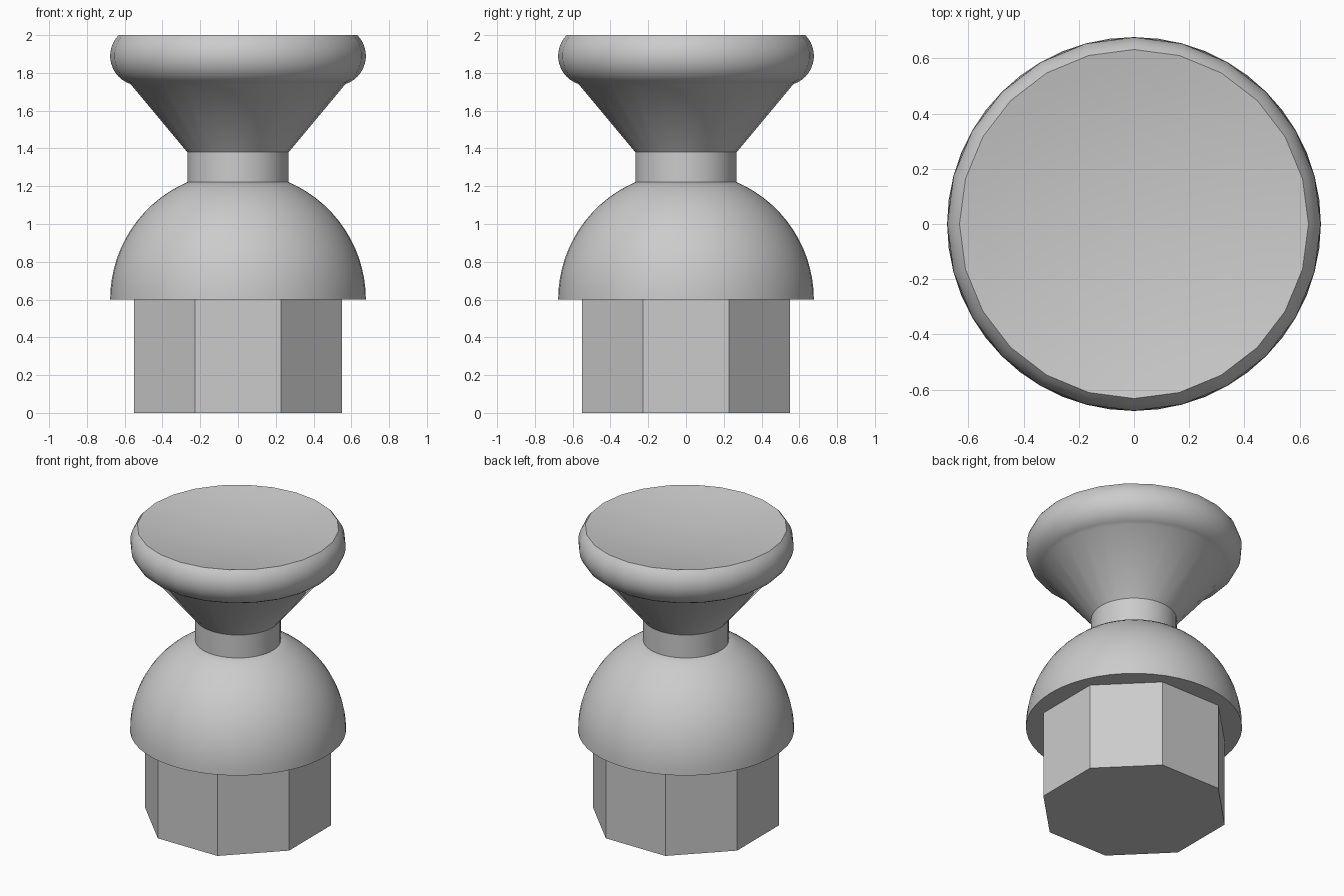
import bpy, bmesh
from math import sin, cos, pi, radians, asin, acos

cube = bpy.data.objects.get("Cube")
if cube:
    bpy.data.objects.remove(cube, do_unlink=True)

grey = bpy.data.materials.new("plain_grey")
grey.use_nodes = True
colour = (0.6, 0.6, 0.6, 1)
grey.diffuse_color = colour
grey.node_tree.nodes["Principled BSDF"].inputs["Base Color"].default_value = colour


def lathe(name, profile, sides, turn=0.0, smooth_angle=0):
    """Revolve (radius, height) points, listed bottom to top, into a capped solid."""
    bm = bmesh.new()
    rings = []
    for r, z in profile:
        angles = [turn + 2 * pi * i / sides for i in range(sides)]
        rings.append([bm.verts.new((r * cos(a), r * sin(a), z)) for a in angles])
    for low, high in zip(rings, rings[1:]):
        for i in range(sides):
            j = (i + 1) % sides
            bm.faces.new((low[i], low[j], high[j], high[i]))
    bm.faces.new(rings[0][::-1])
    bm.faces.new(rings[-1])
    mesh = bpy.data.meshes.new(name)
    bm.to_mesh(mesh)
    bm.free()
    mesh.materials.append(grey)
    obj = bpy.data.objects.new(name, mesh)
    bpy.context.collection.objects.link(obj)
    if smooth_angle:
        bpy.ops.object.select_all(action='DESELECT')
        obj.select_set(True)
        bpy.context.view_layer.objects.active = obj
        bpy.ops.object.shade_smooth_by_angle(angle=radians(smooth_angle))


def arc(centre_r, centre_z, radius, start, end, steps):
    """Points along a circular profile arc."""
    angles = [start + (end - start) * i / steps for i in range(steps + 1)]
    return [(centre_r + radius * cos(a), centre_z + radius * sin(a)) for a in angles]


BASE_TOP, DOME_R, NECK_R, NECK_TOP = 0.6, 0.677, 0.268, 1.38

# Eight-sided base with flats facing the axes
lathe("octagonal_base", [(0.55 / cos(pi / 8), 0), (0.55 / cos(pi / 8), BASE_TOP)],
      8, turn=pi / 8)

# Hemisphere, cut off where the neck begins
dome = arc(0, BASE_TOP, DOME_R, 0, acos(NECK_R / DOME_R), 14)
lathe("dome", dome, 48, smooth_angle=30)

# Narrow neck
lathe("neck", [(NECK_R, dome[-1][1]), (NECK_R, NECK_TOP)], 48, smooth_angle=30)

# Flared head with a rounded rim and a shallow, spherically dished top
rim = arc(0.52, 1.89, 0.157, radians(-72), asin(0.11 / 0.157), 12)
edge_r, edge_z = rim[-1]
DISH_DEPTH = 0.06
dish_r = (edge_r ** 2 + DISH_DEPTH ** 2) / (2 * DISH_DEPTH)
dish = arc(0, edge_z - DISH_DEPTH + dish_r, dish_r,
           asin(edge_r / dish_r) - pi / 2, radians(-89.8), 8)
lathe("flared_head", [(NECK_R, NECK_TOP)] + rim + dish[1:], 24, smooth_angle=42)
